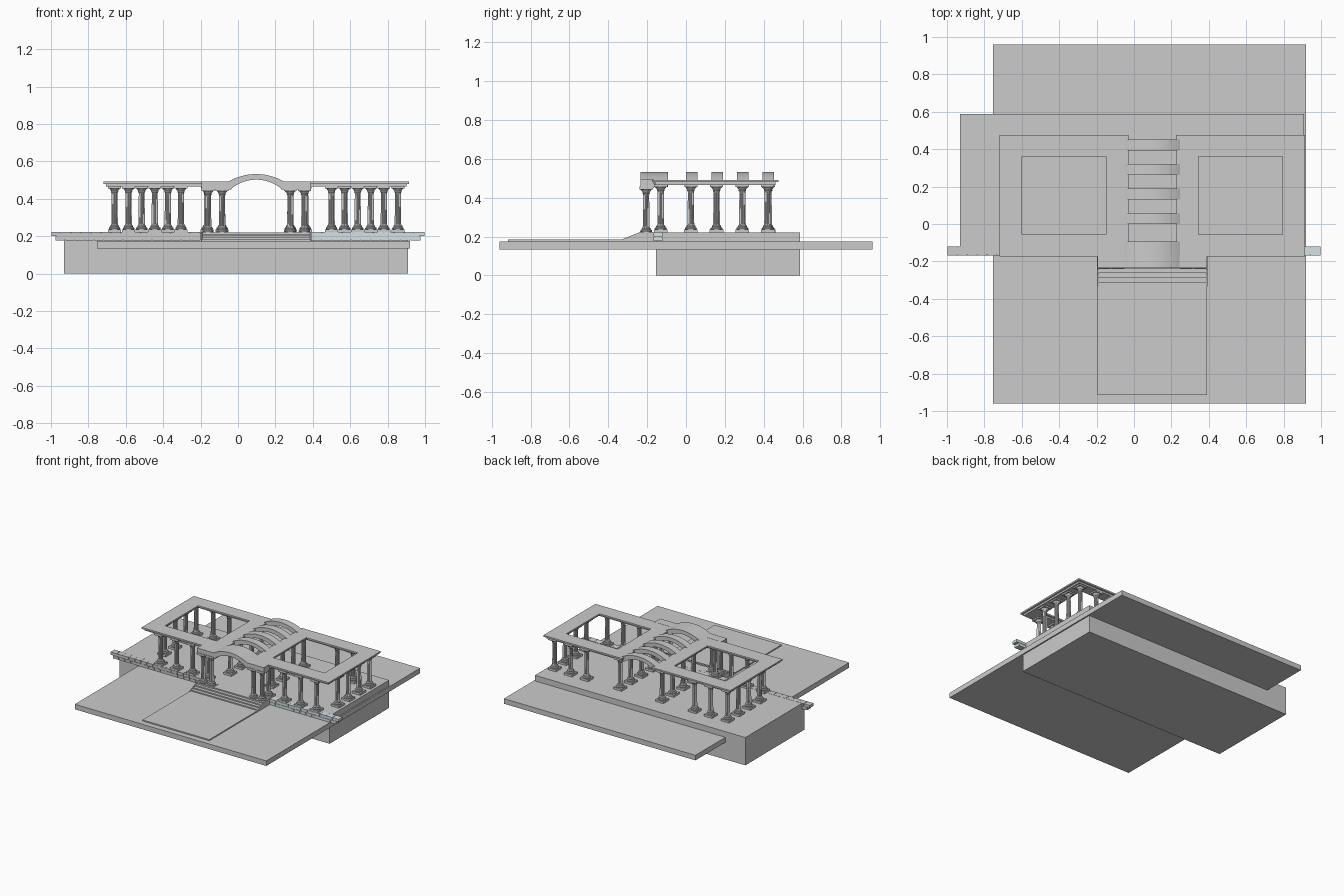
import bpy, bmesh, math

if "Cube" in bpy.data.objects:
    bpy.data.objects.remove(bpy.data.objects["Cube"])

CX = 0.0975  # mirror axis of the pavilion


def finish(name, bm, mat=None):
    bmesh.ops.recalc_face_normals(bm, faces=bm.faces)
    me = bpy.data.meshes.new(name)
    bm.to_mesh(me)
    bm.free()
    ob = bpy.data.objects.new(name, me)
    bpy.context.collection.objects.link(ob)
    if mat:
        me.materials.append(mat)
    return ob


def add_box(bm, x0, x1, y0, y1, z0, z1):
    vs = bmesh.ops.create_cube(bm, size=1)["verts"]
    for v in vs:
        v.co = ((x0 + x1) / 2 + v.co.x * (x1 - x0),
                (y0 + y1) / 2 + v.co.y * (y1 - y0),
                (z0 + z1) / 2 + v.co.z * (z1 - z0))


def box(name, *b):
    bm = bmesh.new()
    add_box(bm, *b)
    return finish(name, bm)


def skin(bm, rings, caps=True):
    n = len(rings[0])
    rows = [[bm.verts.new(p) for p in r] for r in rings]
    for a, b in zip(rows, rows[1:]):
        for i in range(n):
            bm.faces.new((a[i], a[(i + 1) % n], b[(i + 1) % n], b[i]))
    if caps:
        bm.faces.new(rows[0])
        bm.faces.new(rows[-1])
    return rows


def rect(x0, x1, y0, y1, z):
    return [(x0, y0, z), (x1, y0, z), (x1, y1, z), (x0, y1, z)]


def frame(name, outer, inner, z0, z1):
    bm = bmesh.new()
    rows = skin(bm, [rect(*outer, z0), rect(*outer, z1), rect(*inner, z1), rect(*inner, z0)], False)
    a, b = rows[-1], rows[0]
    for i in range(4):
        bm.faces.new((a[i], a[(i + 1) % 4], b[(i + 1) % 4], b[i]))
    return finish(name, bm)


def flip(x0, x1):
    return 2 * CX - x1, 2 * CX - x0


# Ground, plinth and path
box("foundation_block", -0.93, 0.91, -0.155, 0.587, 0, 0.22)
box("ground_slab", -0.755, 0.92, -0.96, 0.96, 0.135, 0.175)
box("front_path", -0.195, 0.39, -0.915, -0.23, 0.17, 0.184)

# Entrance steps and sloping cheeks
bm = bmesh.new()
for i in range(4):
    add_box(bm, -0.192, 0.387, -0.315 + i * 0.026, -0.15, 0.17, 0.193 + i * 0.0092)
finish("entrance_steps", bm)
for side, x in (("left", -0.197), ("right", 0.385)):
    bm = bmesh.new()
    prof = [(-0.335, 0.17), (-0.335, 0.184), (-0.24, 0.222), (-0.15, 0.222), (-0.15, 0.17)]
    skin(bm, [[(xx, y, z) for y, z in prof] for xx in (x, x + 0.007)])
    finish("step_cheek_" + side, bm)

# Brick retaining courses, staggered
pale = bpy.data.materials.new("pale_brick")
pale.diffuse_color = (0.68, 0.75, 0.78, 1)
pale.use_nodes = True
pale.node_tree.nodes["Principled BSDF"].inputs["Base Color"].default_value = pale.diffuse_color
for side, s, x_in, mat in (("left", -1, 0.2, None), ("right", 1, 0.39, pale)):
    bm = bmesh.new()
    for z, end in ((0.177, 0.975), (0.2, 0.997)):
        n = round((end - x_in) / 0.053)
        w = (end - x_in) / n
        for i in range(n):
            a, b = s * (x_in + i * w + 0.003), s * (x_in + (i + 1) * w)
            add_box(bm, min(a, b), max(a, b), -0.168, -0.12, z, z + 0.021)
    # mortar core behind the joints
    a, b = s * x_in, s * 0.97
    add_box(bm, min(a, b), max(a, b), -0.164, -0.123, 0.179, 0.218)
    finish("brick_course_" + side, bm, mat)

# Fluted column: square plinth, moulded base, shaft, capital, abacus
def column_mesh():
    bm = bmesh.new()
    h = 0.035
    add_box(bm, -h, h, -h, h, 0.215, 0.236)
    n = 24
    prof = [(0.029, 0.236, 0), (0.031, 0.241, 0), (0.029, 0.246, 0), (0.023, 0.249, 0),
            (0.024, 0.255, 0), (0.018, 0.260, 0), (0.0175, 0.266, 0.0025), (0.0155, 0.425, 0.0025),
            (0.016, 0.432, 0), (0.020, 0.437, 0), (0.018, 0.441, 0), (0.022, 0.447, 0), (0.030, 0.456, 0)]
    skin(bm, [[((r - f * (i % 2)) * math.cos(2 * math.pi * i / n),
                (r - f * (i % 2)) * math.sin(2 * math.pi * i / n), z) for i in range(n)]
              for r, z, f in prof])
    h = 0.034
    add_box(bm, -h, h, -h, h, 0.455, 0.472)
    bmesh.ops.recalc_face_normals(bm, faces=bm.faces)
    me = bpy.data.meshes.new("column")
    bm.to_mesh(me)
    bm.free()
    return me


col = column_mesh()
spots = [(x, -0.13) for x in (0.36, 0.50, 0.64, 0.78)]             # front row
spots += [(x, y) for x in (0.28, 0.855) for y in (0.025, 0.157, 0.29, 0.42)]  # side rows
spots += [(x, 0.425) for x in (0.57, 0.71)]                        # back row
spots += [(0.28, -0.205), (0.355, -0.205)]                         # porch
for i, (x, y) in enumerate(spots):
    for side, xx in (("right", x), ("left", 2 * CX - x)):
        ob = bpy.data.objects.new(f"column_{side}_{i}", col)
        ob.location = (xx, y, -0.013 if y < -0.2 else 0)
        bpy.context.collection.objects.link(ob)

# Flat roof frames in two layers, one per wing
for side in ("left", "right"):
    f = flip if side == "right" else (lambda a, b: (a, b))
    frame("roof_slab_" + side, (*f(-0.72, -0.03), -0.175, 0.475), (*f(-0.60, -0.15), -0.055, 0.36), 0.48, 0.492)
    frame("roof_beam_" + side, (*f(-0.705, -0.045), -0.16, 0.46), (*f(-0.615, -0.135), -0.07, 0.375), 0.466, 0.48)


# Arched ribs, with the front one carried on the porch beam
def arc(half, z_end, z_top, n=20):
    rise = z_top - z_end
    r = (half * half + rise * rise) / (2 * rise)
    a = math.asin(half / r)
    return [(CX + r * math.sin(t), z_top - r + r * math.cos(t))
            for t in (-a + 2 * a * i / n for i in range(n + 1))]


def rib(name, y0, y1, prof):
    bm = bmesh.new()
    skin(bm, [[(x, y, z) for x, z in prof] for y in (y0, y1)])
    return finish(name, bm)


top, under = arc(0.155, 0.488, 0.532), arc(0.132, 0.455, 0.502)
for i in range(4):
    y = 0.001 + i * 0.131
    rib(f"arch_rib_{i}", y, y + 0.058, top + under[::-1])
rib("front_arch", -0.235, -0.093, top + under[::-1])
for side, b in (("left", (-0.195, -0.034)), ("right", flip(-0.195, -0.034))):
    box("porch_beam_" + side, *b, -0.235, -0.165, 0.45, 0.493)
